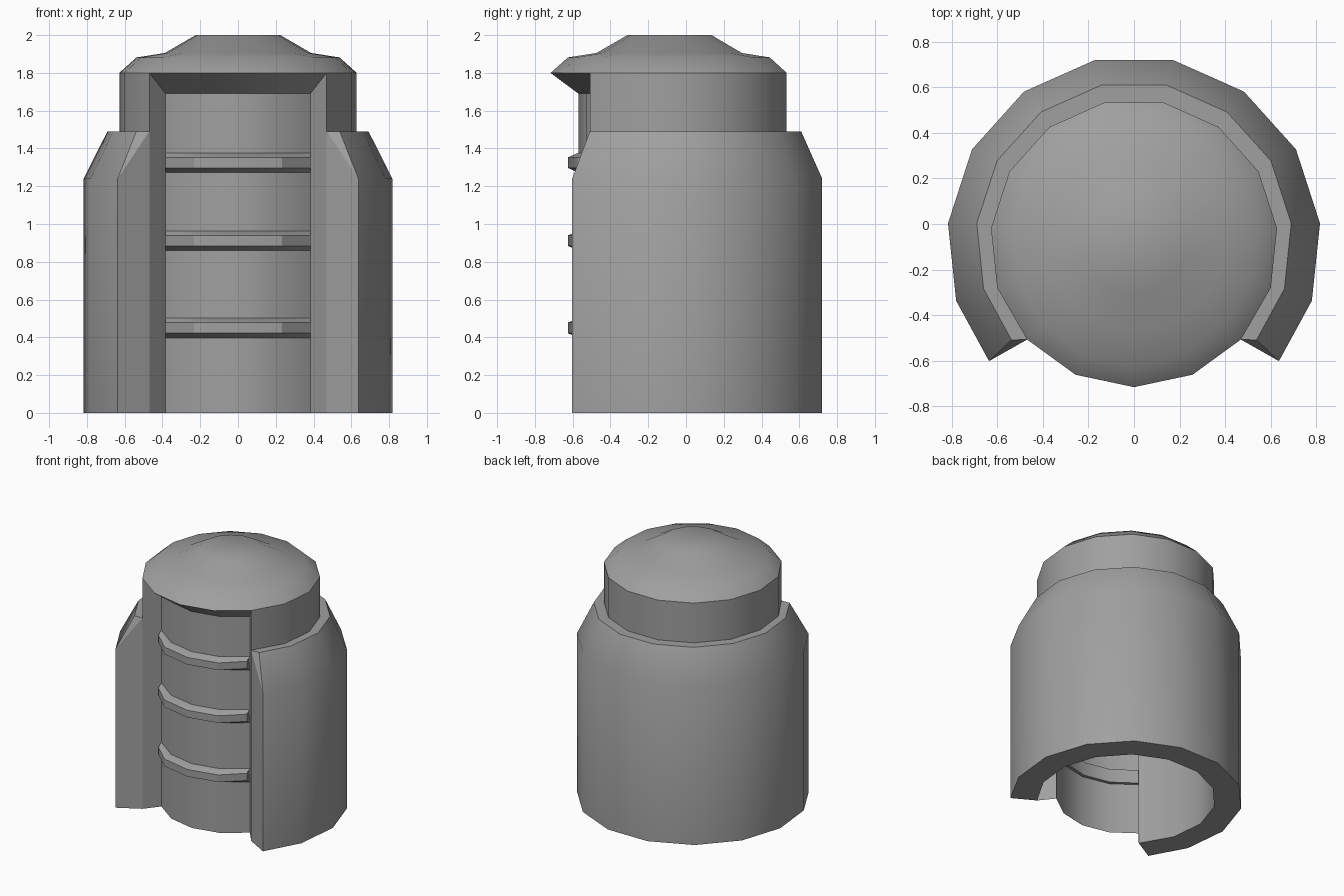
import bpy
import bmesh
from math import sin, cos, radians

if "Cube" in bpy.data.objects:
    bpy.data.objects.remove(bpy.data.objects["Cube"], do_unlink=True)

grey = bpy.data.materials.new("plain grey")
grey.use_nodes = True
grey.diffuse_color = (0.35, 0.35, 0.35, 1)
grey.node_tree.nodes["Principled BSDF"].inputs["Base Color"].default_value = grey.diffuse_color

STEP = 24            # fifteen sides
MID = -0.085         # centre of the body in y
FULL = [12 + STEP * i for i in range(15)]
WRAP = [-132 + STEP * i for i in range(12)]      # around the back, slot left open
SLOT = [132 + STEP * i for i in range(5)]        # across the front slot
SLEEVE = [-129.2] + WRAP[1:-1] + [129.2]


def row(bm, angles, r, z, cy=MID):
    """Ring or arc of vertices; angles run clockwise from the back."""
    return [bm.verts.new((r * sin(radians(a)), cy + r * cos(radians(a)), z)) for a in angles]


def loft(bm, rows, closed=False):
    n = len(rows[0])
    for a, b in zip(rows, rows[1:]):
        for i in range(n if closed else n - 1):
            j = (i + 1) % n
            bm.faces.new((a[i], a[j], b[j], b[i]))


def finish(bm, name, angle):
    bmesh.ops.remove_doubles(bm, verts=bm.verts[:], dist=0.0005)
    bmesh.ops.recalc_face_normals(bm, faces=bm.faces[:])
    mesh = bpy.data.meshes.new(name)
    bm.to_mesh(mesh)
    bm.free()
    mesh.materials.append(grey)
    obj = bpy.data.objects.new(name, mesh)
    bpy.context.collection.objects.link(obj)
    bpy.ops.object.select_all(action="DESELECT")
    obj.select_set(True)
    bpy.context.view_layer.objects.active = obj
    bpy.ops.object.shade_smooth_by_angle(angle=radians(angle))


# Hollow body with a recessed front slot under the lip
bm = bmesh.new()
low, high = row(bm, WRAP, 0.632, 0), row(bm, WRAP, 0.632, 1.8)
loft(bm, [low, high])
lip = row(bm, SLOT, 0.632, 1.8)
panel_top = row(bm, SLOT, 0.515, 1.69, -0.055)
panel_low = row(bm, SLOT, 0.515, 0, -0.055)
loft(bm, [lip, panel_top, panel_low])
for side, end in ((0, -1), (-1, 0)):
    bm.faces.new((low[side], high[side], panel_top[end], panel_low[end]))
finish(bm, "body", 35)

# Domed cap
bm = bmesh.new()
cap = [row(bm, FULL, r, z) for r, z in
       ((0.632, 1.8), (0.54, 1.882), (0.39, 1.905), (0.225, 2.0))]
loft(bm, cap, closed=True)
bm.faces.new(cap[-1])
finish(bm, "cap", 40)

# Thick outer sleeve, open at the front
bm = bmesh.new()
inner_low = row(bm, WRAP, 0.632, 0)
outer = [row(bm, SLEEVE, 0.822, 0, -0.083),
         row(bm, SLEEVE, 0.822, 1.24, -0.083),
         row(bm, SLEEVE, 0.695, 1.49, -0.07)]
inner_top = row(bm, WRAP, 0.632, 1.49)
loft(bm, [inner_low] + outer + [inner_top])
for e in (0, -1):
    bm.faces.new((inner_low[e], outer[0][e], outer[1][e], inner_top[e]))
    bm.faces.new((inner_top[e], outer[1][e], outer[2][e]))
finish(bm, "outer_sleeve", 30)

# Three bevelled bands across the slot
for name, z in (("lower_band", 0.45), ("middle_band", 0.912), ("upper_band", 1.325)):
    bm = bmesh.new()
    band = [row(bm, SLOT, r, z + dz, -0.055) for r, dz in
            ((0.49, -0.053), (0.515, -0.053), (0.57, -0.028),
             (0.57, 0.028), (0.515, 0.052), (0.49, 0.052))]
    # Trim the ends flush with the slot walls
    for points in band:
        for v in points:
            v.co.x = max(-0.383, min(0.383, v.co.x))
    loft(bm, band + band[:1])
    for e in (0, -1):
        bm.faces.new([points[e] for points in band])
    finish(bm, name, 25)
